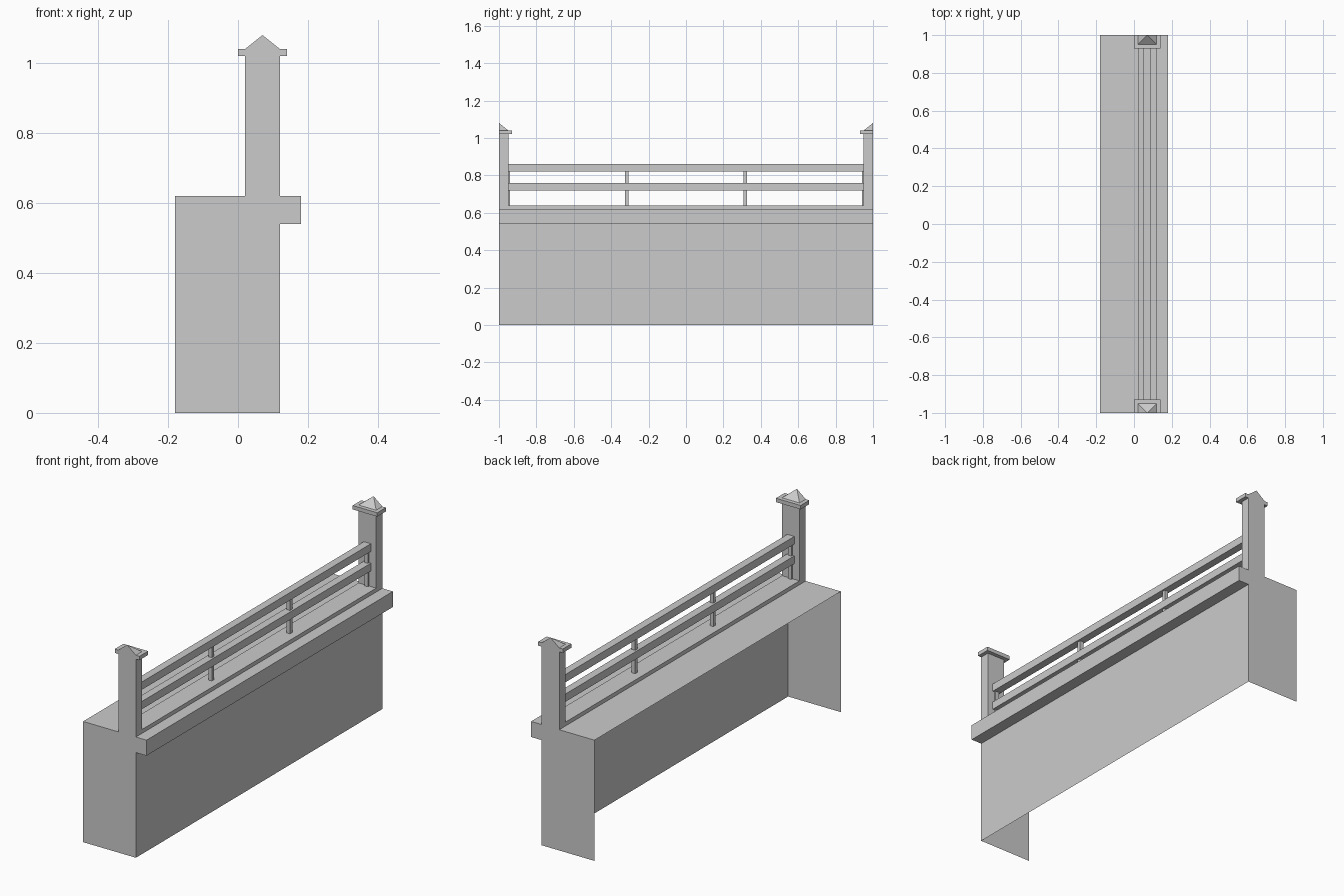
import bpy

if "Cube" in bpy.data.objects:
    bpy.data.objects.remove(bpy.data.objects["Cube"])


def make(name, verts, faces, mirror=False):
    me = bpy.data.meshes.new(name)
    me.from_pydata(verts, [], faces)
    ob = bpy.data.objects.new(name, me)
    bpy.context.collection.objects.link(ob)
    if mirror:  # repeat at the other end of the wall
        m = ob.modifiers.new("mirror", 'MIRROR')
        m.use_axis = (False, True, False)
        m.use_mirror_merge = False
    return ob


def box(name, x, y, z, skip=(), mirror=False):
    """Box from min/max pairs; skip names the hidden sides to leave open."""
    v = [(a, b, c) for c in z for b in y for a in x]
    sides = {"bottom": (0, 2, 3, 1), "top": (4, 5, 7, 6), "front": (0, 1, 5, 4),
             "back": (2, 6, 7, 3), "left": (0, 4, 6, 2), "right": (1, 3, 7, 5)}
    return make(name, v, [f for k, f in sides.items() if k not in skip], mirror)


# Base shell: wall, projecting ledge and top, open at the back and underneath
profile = [(.12, 0), (.12, .54), (.18, .54), (.18, .62), (.12, .62),
           (.02, .62), (-.18, .62), (-.18, 0)]
n = len(profile)
verts = [(x, y, z) for y in (-1, 1) for x, z in profile]
faces = [(i, i + n, i + n + 1, i + 1) for i in range(n - 2)]
faces += [tuple(range(n)), tuple(reversed(range(n, 2 * n)))]
make("base_wall", verts, faces)

# Low curb under the railing
box("curb", (.02, .12), (-.95, .95), (.62, .64), ("bottom", "front", "back"))

# Half posts with cap slab and half pyramid at both ends
box("end_post", (.02, .12), (-1, -.95), (.62, 1.02), ("bottom", "top"), True)
box("post_cap", (0, .14), (-1, -.93), (1.02, 1.04), (), True)
make("post_finial",
     [(.02, -1, 1.04), (.12, -1, 1.04), (.12, -.95, 1.04), (.02, -.95, 1.04), (.07, -1, 1.08)],
     [(0, 1, 4), (1, 2, 4), (2, 3, 4), (3, 0, 4)], True)

# Two rails
for name, z in (("middle_rail", (.72, .76)), ("top_rail", (.82, .86))):
    box(name, (.05, .09), (-.95, .95), z, ("front", "back"))

# Balusters: full ones at the third points, half ones against the posts
for name, y in (("baluster", (-.327, -.307)), ("end_baluster", (-.95, -.94))):
    for part, z in (("lower", (.64, .72)), ("upper", (.76, .82))):
        box(f"{part}_{name}", (.06, .08), y, z, ("bottom", "top"), True)
